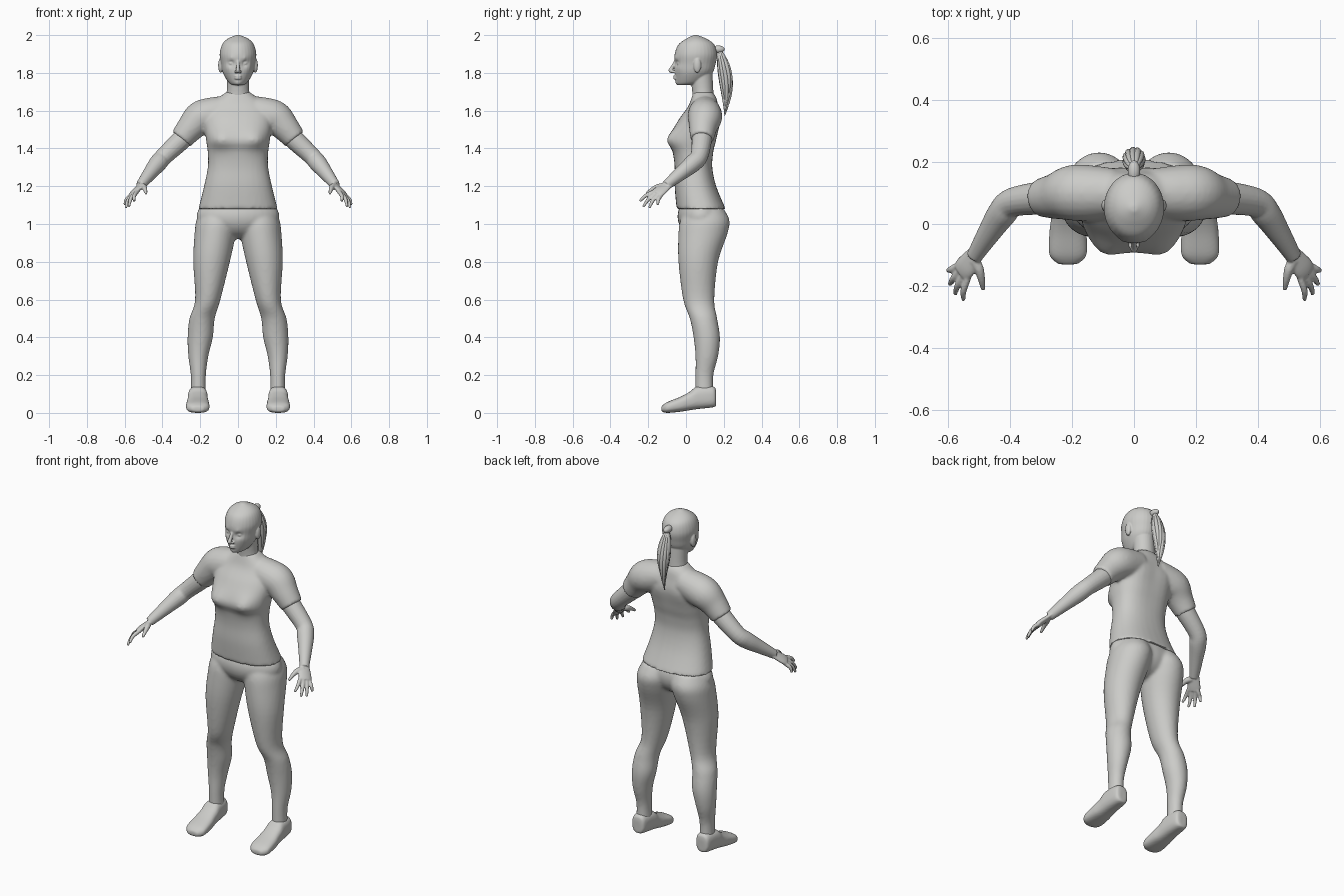
import bpy, bmesh, math
from mathutils import Vector, Matrix

cube = bpy.data.objects.get("Cube")
if cube:
    bpy.data.objects.remove(cube)

grey = bpy.data.materials.new("warm grey")
grey.use_nodes = True
tone = (.6, .6, .58, 1)
grey.diffuse_color = tone
grey.node_tree.nodes["Principled BSDF"].inputs["Base Color"].default_value = tone


def smooth_rows(rows, steps=5):
    """Catmull-Rom interpolation of every column."""
    rows = [Vector(row) for row in rows]
    padded = [rows[0], *rows, rows[-1]]
    result = []
    for before, start, end, after in zip(padded, padded[1:], padded[2:], padded[3:]):
        leave, arrive = (end - before) / 2, (after - start) / 2
        for step in range(steps):
            t = step / steps
            ease = t * t * (3 - 2 * t)
            result.append(start.lerp(end, ease) + leave * t * (1 - t) ** 2 - arrive * t * t * (1 - t))
    return result + [rows[-1]]


def loft(bm, rings, power=1, sides=32):
    """Skin (centre, u, v) rings and cap both ends."""
    def bend(value):
        return math.copysign(abs(value) ** power, value)
    angles = [math.tau * i / sides for i in range(sides)]
    loops = [[bm.verts.new(centre + u * bend(math.cos(a)) + v * bend(math.sin(a))) for a in angles]
             for centre, u, v in rings]
    for lower, upper in zip(loops, loops[1:]):
        for i in range(sides):
            bm.faces.new((lower[i - 1], lower[i], upper[i], upper[i - 1]))
    bm.faces.new(loops[0][::-1])
    bm.faces.new(loops[-1])


def stack(bm, rows, side=1, power=1):
    """Horizontal sections: height, half width, front, back and optional centre x."""
    rings = []
    for row in smooth_rows(rows):
        height, width, front, back = row[:4]
        centre_x = side * row[4] if len(row) > 4 else 0
        rings.append((Vector((centre_x, (front + back) / 2, height)),
                      Vector((width, 0, 0)), Vector((0, (back - front) / 2, 0))))
    loft(bm, rings, power)


def tube(bm, rows, side=1, flat=1, hint=(0, 1, 0), sides=20):
    """Round sections along a path: x, y, z and radius."""
    rows = smooth_rows(rows)
    points = [Vector((side * row[0], row[1], row[2])) for row in rows]
    normal = Vector((side * hint[0], hint[1], hint[2]))
    rings = []
    for i, point in enumerate(points):
        along = (points[min(i + 1, len(points) - 1)] - points[max(i - 1, 0)]).normalized()
        u = along.cross(normal).normalized()
        rings.append((point, u * rows[i][3], along.cross(u) * rows[i][3] * flat))
    loft(bm, rings, sides=sides)


def ball(bm, centre, radii):
    matrix = Matrix.Translation(centre) @ Matrix.Diagonal((*radii, 1))
    bmesh.ops.create_uvsphere(bm, u_segments=32, v_segments=20, radius=1, matrix=matrix)


def push(bm, centre, radius, offset):
    """Soft sculpting dab."""
    for vert in bm.verts:
        distance = (vert.co - Vector(centre)).length / radius
        vert.co += Vector(offset) * math.exp(-distance * distance)


def finish(name, bm, voxel=0, relax=0):
    """Make the object, blending overlapping volumes into one skin if asked."""
    bmesh.ops.recalc_face_normals(bm, faces=bm.faces)
    for face in bm.faces:
        face.smooth = True
    mesh = bpy.data.meshes.new(name)
    bm.to_mesh(mesh)
    bm.free()
    mesh.materials.append(grey)
    part = bpy.data.objects.new(name, mesh)
    bpy.context.collection.objects.link(part)
    if voxel:
        blend = part.modifiers.new("blend", 'REMESH')
        blend.mode, blend.voxel_size, blend.use_smooth_shade = 'VOXEL', voxel, True
        soften = part.modifiers.new("soften", 'SMOOTH')
        soften.factor, soften.iterations = .5, relax


# Shirt: torso, bust, shoulder blades and short sleeves
bm = bmesh.new()
stack(bm, [(1.08, .21, -.05, .21), (1.2, .18, -.06, .16), (1.3, .16, -.06, .14), (1.38, .16, -.07, .15),
           (1.45, .17, -.09, .17), (1.55, .18, -.04, .18), (1.62, .16, .01, .17), (1.67, .1, .03, .16),
           (1.7, .06, .04, .14)], power=.85)
for side in (-1, 1):
    push(bm, (side * .11, -.1, 1.45), .06, (0, -.03, 0))
    push(bm, (side * .09, .18, 1.55), .07, (0, .01, 0))
    tube(bm, [(.06, .1, 1.6, .08), (.14, .1, 1.58, .09), (.2, .1, 1.56, .09),
              (.25, .09, 1.51, .075), (.3, .085, 1.45, .062)], side)
push(bm, (0, .17, 1.45), .1, (0, -.01, 0))
finish("shirt", bm, .009, 6)

# Trousers: hips and legs
bm = bmesh.new()
ball(bm, (0, .08, 1.04), (.22, .125, .12))
for side in (-1, 1):
    stack(bm, [(.1, .04, .05, .145, .21), (.2, .04, .05, .145, .21), (.3, .053, .05, .17, .21),
               (.4, .067, .04, .18, .2), (.5, .067, .02, .165, .19), (.6, .067, -.015, .15, .16),
               (.8, .097, -.04, .17, .14), (.95, .11, -.04, .22, .12), (1.02, .11, -.03, .23, .11),
               (1.08, .09, 0, .2, .1)], side)
finish("trousers", bm, .009, 5)

# Head: skull, then sockets, brows, cheeks, eyes, nostrils and ears
bm = bmesh.new()
stack(bm, [(1.735, .025, -.04, .02), (1.75, .05, -.05, .09), (1.8, .08, -.06, .14), (1.85, .09, -.06, .157),
           (1.9, .097, -.06, .165), (1.95, .084, -.04, .15), (1.98, .056, 0, .11), (2, .01, .04, .06)])
for side in (-1, 1):
    push(bm, (side * .035, -.05, 1.85), .017, (0, .014, 0))
    push(bm, (side * .035, -.05, 1.875), .016, (0, -.005, 0))
    push(bm, (side * .055, -.03, 1.825), .02, (0, -.005, 0))
    ball(bm, (side * .035, -.037, 1.85), (.014, .011, .008))
    ball(bm, (side * .011, -.068, 1.806), (.008, .01, .007))
    ball(bm, (side * .092, .06, 1.84), (.013, .02, .04))
push(bm, (0, -.05, 1.745), .02, (0, -.007, 0))

# Neck, nose and lips
stack(bm, [(1.64, .08, .035, .15), (1.7, .06, .033, .145), (1.8, .06, .02, .14)])
tube(bm, [(0, -.05, 1.87, .008), (0, -.075, 1.825, .01), (0, -.081, 1.813, .012), (0, -.07, 1.803, .008)])
for height in (1.771, 1.782):
    ball(bm, (0, -.055, height), (.02, .013, .006))
finish("head", bm, .004, 3)

# Ponytail: hair tie and a bundle of tapering locks around a core
bm = bmesh.new()
ball(bm, (0, .17, 1.925), (.02, .035, .02))


def lock(around, spread, thickness, length):
    path = []
    for i in range(7):
        t = i / 6
        swell = math.sin(math.pi * t ** .8) * spread
        path.append((math.cos(around) * swell, .175 + .04 * math.sin(t * 2.3) + math.sin(around) * swell,
                     1.93 - length * t, thickness * math.sin(.4 + 2.6 * t)))
    tube(bm, path, sides=10)


lock(0, 0, .026, .33)
count = 11
for i in range(count):
    lock(math.tau * i / count, .026, .012, .33 + .03 * math.sin(5 * i))
finish("ponytail", bm)

for side, label in ((1, "left"), (-1, "right")):
    # Arm and palm
    bm = bmesh.new()
    tube(bm, [(.24, .087, 1.51, .05), (.29, .085, 1.455, .054), (.39, .07, 1.36, .047),
              (.425, .035, 1.32, .047), (.465, -.025, 1.27, .038), (.515, -.105, 1.205, .026)], side)
    tube(bm, [(.5, -.08, 1.22, .024), (.54, -.135, 1.177, .038), (.557, -.155, 1.157, .036)],
         side, flat=.42, hint=(.65, -.2, .73))
    # Fingers fan out from index to little finger
    wrist = Vector((.525, -.12, 1.19))
    for i in range(4):
        t = i / 3
        knuckle = Vector((.537, -.176, 1.168)).lerp(Vector((.571, -.136, 1.147)), t)
        tip = Vector((.55, -.245, 1.12)).lerp(Vector((.6, -.15, 1.1)), t)
        tip += Vector((.012, -.015, -.025)) * math.sin(math.pi * t)
        middle = knuckle.lerp(tip, .5) + Vector((.006, -.004, .005))
        joints = zip((wrist.lerp(knuckle, .4), knuckle, middle, tip), (.011, .0115, .0105, .007))
        tube(bm, [(*joint, radius) for joint, radius in joints], side, hint=(1, 0, 0), sides=12)
    # Thumb
    tube(bm, [(.515, -.115, 1.2, .017), (.5, -.145, 1.197, .016), (.492, -.178, 1.183, .012),
              (.486, -.212, 1.16, .007)], side, hint=(1, 0, 0), sides=12)
    finish(label + "_arm", bm, .0045, 3)

    # Shoe: upright sections from heel to toe
    bm = bmesh.new()
    rings = []
    for y, width, low, high in smooth_rows([(.16, .02, .04, .11), (.145, .042, .03, .14), (.06, .052, .02, .14),
                                            (.02, .054, .014, .112), (-.03, .06, .006, .085),
                                            (-.1, .06, 0, .057), (-.13, .03, .007, .035)]):
        rings.append((Vector((side * .213, y, (low + high) / 2)),
                      Vector((width, 0, 0)), Vector((0, 0, (high - low) / 2))))
    loft(bm, rings, power=.75)
    finish(label + "_shoe", bm, .006, 4)
